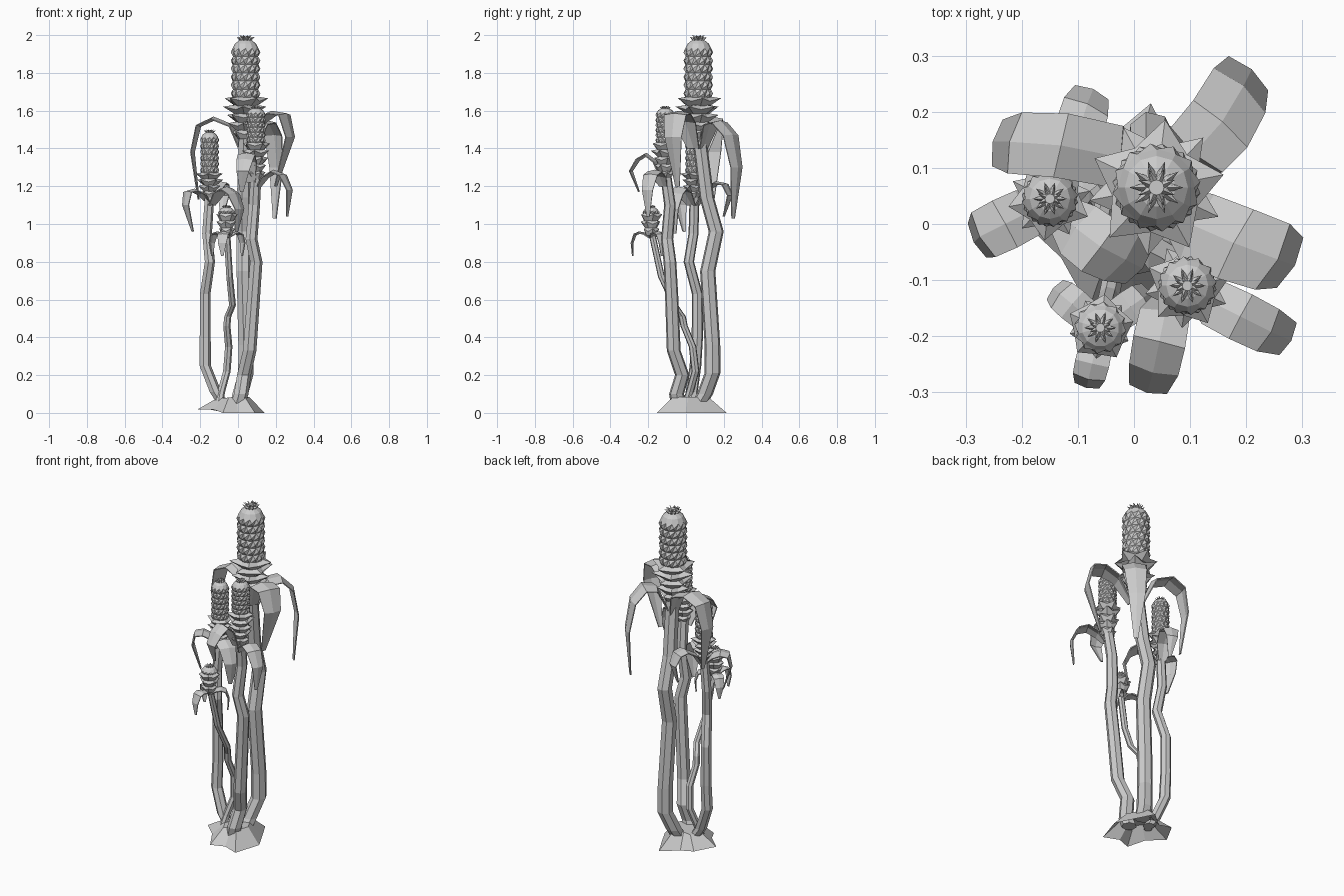
import bpy, bmesh, math
from mathutils import Vector
from math import sin, cos, pi


def finish(name, bm):
    bmesh.ops.recalc_face_normals(bm, faces=bm.faces)
    me = bpy.data.meshes.new(name)
    bm.to_mesh(me)
    bm.free()
    ob = bpy.data.objects.new(name, me)
    bpy.context.collection.objects.link(ob)
    return ob


def ring(bm, x, y, z, r, n, off=0.0):
    return [bm.verts.new((x + r * cos(2 * pi * (i + off) / n),
                          y + r * sin(2 * pi * (i + off) / n), z)) for i in range(n)]


def bridge(bm, a, b):
    n = len(a)
    return [bm.faces.new((a[i], a[(i + 1) % n], b[(i + 1) % n], b[i])) for i in range(n)]


# faceted stem through path points (x, y, z)
def stem(name, pts, r0, r1, n=7):
    bm = bmesh.new()
    rings = []
    for i, p in enumerate(pts):
        t = i / (len(pts) - 1)
        rings.append(ring(bm, *p, r0 + (r1 - r0) * t, n))
    for a, b in zip(rings, rings[1:]):
        bridge(bm, a, b)
    bm.faces.new(rings[0])
    bm.faces.new(rings[-1])
    finish(name, bm)


# one whorl of pointed bracts: star ring between two circles
def star(bm, x, y, z, rin, rout, h, lift, n, off):
    m = 2 * n
    low = ring(bm, x, y, z, rin * 0.85, m, off)
    mid = []
    for i in range(m):
        a = 2 * pi * (i + off) / m
        r = rin * 1.08 if i % 2 else rout
        zz = z + h * 0.5 + (0 if i % 2 else lift)
        mid.append(bm.verts.new((x + r * cos(a), y + r * sin(a), zz)))
    top = ring(bm, x, y, z + h, rin * 0.85, m, off)
    bridge(bm, low, mid)
    bridge(bm, mid, top)
    bm.faces.new(low)
    bm.faces.new(top)


# flower head: bract whorls, studded cob, dome and spiky crown
def head(name, x, y, z0, zb, zc, ztop, r, rb, layers, rows, n=5):
    bm = bmesh.new()
    h = (zb - z0) / layers
    for k in range(layers):
        t = (k + 1) / layers
        star(bm, x, y, z0 + k * h, r * (0.55 + 0.4 * t), rb * (0.55 + 0.45 * min(1, t * 1.25)),
             h * 1.1, h * 0.35, n, k % 2 + 0.3)
    finish(name + "_bracts", bm)

    bm = bmesh.new()
    m = 12
    core = r * 0.88
    rings = [ring(bm, x, y, zb + (zc - zb) * k / rows, core, m, k * 0.5) for k in range(rows + 1)]
    studs = []
    for a, b in zip(rings, rings[1:]):
        studs += bridge(bm, a, b)
    bm.normal_update()
    bmesh.ops.poke(bm, faces=studs, offset=r * 0.17)
    d = (ztop - zc)
    prev = rings[-1]
    for f, g in ((0.82, 0.35), (0.5, 0.6), (0.1, 0.7)):
        cur = ring(bm, x, y, zc + d * g, core * f, m, rows * 0.5)
        bridge(bm, prev, cur)
        prev = cur
    bm.faces.new(prev)
    finish(name + "_cob", bm)

    bm = bmesh.new()
    star(bm, x, y, zc + d * 0.4, r * 0.3, r * 0.62, d * 0.35, d * 0.3, 10, 0)
    star(bm, x, y, zc + d * 0.6, r * 0.2, r * 0.45, d * 0.3, d * 0.25, 8, 1)
    finish(name + "_crown", bm)


# drooping ribbon leaf with a raised midrib, tapering to a blunt tip
def leaf(name, pts, width):
    bm = bmesh.new()
    pts = [Vector(p) for p in pts]
    d = pts[3] - pts[0]
    side = Vector((-d.y, d.x, 0)).normalized()
    prof = [0.55, 1.05, 1.1, 1.05, 0.8, 0.2]
    rows = []
    for i, (p, w) in enumerate(zip(pts, prof)):
        tan = pts[min(i + 1, 5)] - pts[max(i - 1, 0)]
        nrm = tan.cross(side).normalized()
        w *= width / 2
        rows.append([bm.verts.new(p + side * s * w + nrm * (0.1 * w * (1 if s == 0 else -1)))
                     for s in (-1, 0, 1)])
    for a, b in zip(rows, rows[1:]):
        for j in (0, 1):
            bm.faces.new((a[j], a[j + 1], b[j + 1], b[j]))
    ob = finish(name, bm)
    mod = ob.modifiers.new("thickness", 'SOLIDIFY')
    mod.thickness = 0.006
    mod.offset = 0


# root mound: uneven open skirt
bm = bmesh.new()
skirt = [(0.14, 0.0), (0.09, 0.1), (0.03, 0.215), (-0.06, 0.14), (-0.15, 0.14),
         (-0.215, 0.02), (-0.13, -0.06), (-0.08, -0.15), (0.0, -0.12), (0.09, -0.155)]
low = [bm.verts.new((x, y, 0.0 if x > -0.1 else 0.018)) for x, y in skirt]
top = [bm.verts.new((-0.02 + (x + 0.02) * 0.5, 0.02 + (y - 0.02) * 0.5, 0.085 + 0.05 * min(x, 0)))
       for x, y in skirt]
bridge(bm, low, top)
bm.faces.new(top)
finish("root_mound", bm)

# stems
stem("stem_tall", [(0.0, 0.07, 0.05), (0.01, 0.1, 0.1), (0.04, 0.14, 0.21), (0.04, 0.14, 0.36), (0.03, 0.115, 0.75),
                   (0.03, 0.16, 0.96), (0.03, 0.11, 1.14), (0.035, 0.09, 1.3), (0.04, 0.065, 1.5)], 0.045, 0.038)
stem("stem_right", [(0.0, -0.04, 0.05), (0.015, -0.05, 0.1), (0.03, -0.02, 0.2), (0.06, -0.065, 0.33), (0.08, -0.075, 0.6),
                    (0.095, -0.085, 0.8), (0.07, -0.1, 0.92), (0.085, -0.085, 1.1), (0.095, -0.11, 1.28)], 0.042, 0.03)
stem("stem_left", [(-0.08, 0.03, 0.05), (-0.12, 0.03, 0.11), (-0.175, 0.05, 0.25), (-0.175, 0.06, 0.4),
                   (-0.175, 0.06, 0.63), (-0.15, 0.015, 0.8), (-0.165, 0.04, 0.95), (-0.15, 0.045, 1.17)],
     0.034, 0.026)
stem("stem_short", [(-0.1, 0.0, 0.05), (-0.09, 0.02, 0.11), (-0.06, 0.05, 0.22), (-0.05, 0.035, 0.35),
                    (-0.06, -0.01, 0.46), (-0.055, -0.02, 0.51), (-0.03, -0.06, 0.57), (-0.045, -0.13, 0.72),
                    (-0.06, -0.185, 0.97)], 0.022, 0.018)

# flower heads
head("head_tall", 0.04, 0.065, 1.45, 1.67, 1.93, 2.0, 0.078, 0.122, 5, 6)
head("head_right", 0.095, -0.11, 1.24, 1.43, 1.59, 1.625, 0.052, 0.076, 5, 6)
head("head_left", -0.15, 0.045, 1.14, 1.27, 1.46, 1.5, 0.05, 0.075, 4, 6)
head("head_short", -0.06, -0.185, 0.94, 1.055, 1.07, 1.1, 0.046, 0.06, 3, 1)

# leaves of the tall stem
leaf("leaf_tall_left", [(0.02, 0.09, 1.38), (-0.03, 0.12, 1.52), (-0.13, 0.14, 1.56),
                        (-0.215, 0.145, 1.52), (-0.245, 0.145, 1.38), (-0.21, 0.14, 1.13)], 0.105)
leaf("leaf_tall_back", [(0.06, 0.09, 1.4), (0.11, 0.13, 1.53), (0.155, 0.18, 1.54),
                        (0.19, 0.24, 1.47), (0.205, 0.27, 1.3), (0.195, 0.25, 1.03)], 0.115)
leaf("leaf_tall_right", [(0.06, 0.04, 1.4), (0.11, -0.005, 1.54), (0.18, -0.035, 1.59),
                         (0.25, -0.06, 1.58), (0.28, -0.07, 1.46), (0.2, -0.045, 1.2)], 0.125)
# leaves of the right stem
leaf("leaf_right_side", [(0.11, -0.12, 1.2), (0.14, -0.14, 1.25), (0.19, -0.165, 1.28),
                         (0.24, -0.19, 1.26), (0.275, -0.205, 1.18), (0.26, -0.2, 1.04)], 0.08)
leaf("leaf_right_front", [(0.07, -0.12, 1.22), (0.055, -0.16, 1.33), (0.045, -0.21, 1.37),
                          (0.035, -0.26, 1.34), (0.025, -0.295, 1.28), (0.02, -0.25, 1.17)], 0.085)
# leaves of the left stem
leaf("leaf_left_side", [(-0.16, 0.04, 1.12), (-0.19, 0.02, 1.16), (-0.23, 0.0, 1.18),
                        (-0.27, -0.02, 1.17), (-0.28, -0.03, 1.1), (-0.24, -0.01, 0.96)], 0.085)
leaf("leaf_left_back", [(-0.15, 0.06, 1.1), (-0.13, 0.1, 1.18), (-0.1, 0.16, 1.22),
                        (-0.085, 0.21, 1.21), (-0.075, 0.235, 1.15), (-0.085, 0.2, 1.04)], 0.08)
leaf("leaf_left_right", [(-0.14, 0.03, 1.1), (-0.1, -0.01, 1.17), (-0.06, -0.04, 1.19),
                         (-0.02, -0.06, 1.16), (0.01, -0.075, 1.08), (-0.01, -0.06, 0.95)], 0.1)
# three leaves around the short stem
for i, a in enumerate((35, 140, 257)):
    c, s = cos(math.radians(a)), sin(math.radians(a))
    path = [(0.01, 0.93), (0.035, 0.95), (0.065, 0.955), (0.09, 0.945), (0.105, 0.9), (0.1, 0.83)]
    leaf("leaf_short_%d" % (i + 1), [(-0.06 + r * c, -0.185 + r * s, z) for r, z in path], 0.055)
